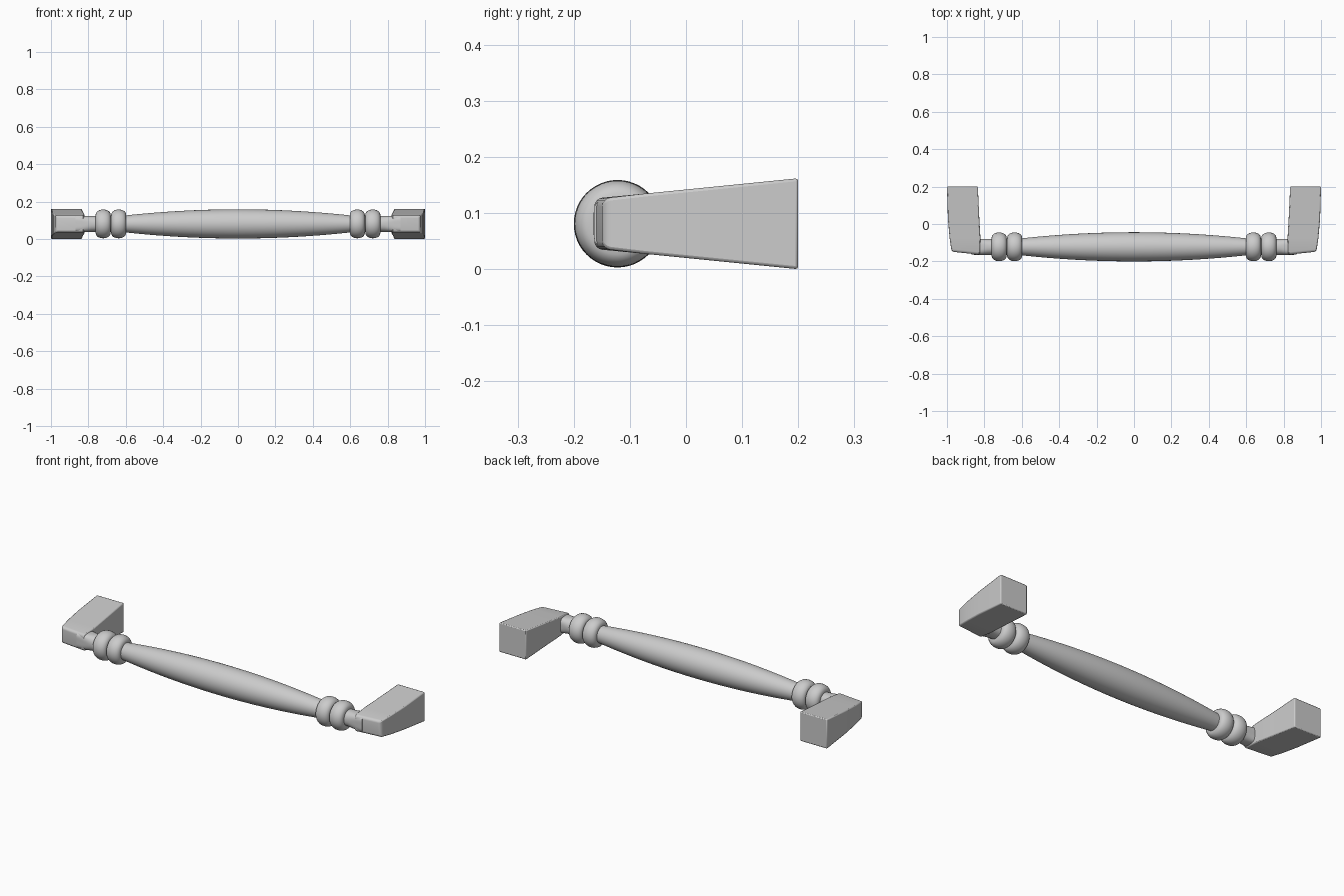
import bpy, bmesh, math

if "Cube" in bpy.data.objects:
    bpy.data.objects.remove(bpy.data.objects["Cube"])

CY, CZ = -0.122, 0.081   # axis of the grip


def finish(name, bm, angle=35, mirror=False):
    bmesh.ops.recalc_face_normals(bm, faces=bm.faces)
    me = bpy.data.meshes.new(name)
    bm.to_mesh(me)
    bm.free()
    ob = bpy.data.objects.new(name, me)
    bpy.context.collection.objects.link(ob)
    if mirror:
        ob.modifiers.new("Mirror", 'MIRROR')
    bpy.ops.object.select_all(action='DESELECT')
    ob.select_set(True)
    bpy.context.view_layer.objects.active = ob
    bpy.ops.object.shade_smooth_by_angle(angle=math.radians(angle))
    return ob


def loft_x(bm, stations, seg=48):
    """Rings along x: (x, radius, squareness), 2 = round, higher = squarer."""
    rings = []
    for x, r, n in stations:
        ring = []
        for i in range(seg):
            a = 2 * math.pi * i / seg
            c, s = math.cos(a), math.sin(a)
            k = r / (abs(c) ** n + abs(s) ** n) ** (1 / n)
            ring.append(bm.verts.new((x, CY + k * c, CZ + k * s)))
        rings.append(ring)
    for a, b in zip(rings, rings[1:]):
        for i in range(seg):
            j = (i + 1) % seg
            bm.faces.new((a[i], a[j], b[j], b[i]))
    bm.faces.new(rings[0])
    bm.faces.new(rings[-1])


# Swelling turned grip
bm = bmesh.new()
grip = []
for i in range(33):
    x = -0.63 + 1.26 * i / 32
    grip.append((x, 0.042 + 0.036 * (1 - (x / 0.63) ** 2), 2))
loft_x(bm, grip)
finish("grip", bm)

# Pairs of rounded beads
bm = bmesh.new()
beads = []
for cx in (0.638, 0.721):
    for i in range(13):
        t = math.pi * i / 12
        bulge = max(0.0, math.sin(t)) ** 0.8
        beads.append((cx - 0.0405 * math.cos(t), 0.044 + 0.033 * bulge, 2))
loft_x(bm, beads)
finish("collar_beads", bm, 60, mirror=True)

# Necks that turn from round to square
bm = bmesh.new()
loft_x(bm, [(0.75, 0.043, 2), (0.785, 0.043, 2.3), (0.81, 0.043, 3),
            (0.835, 0.043, 4), (0.87, 0.042, 6)])
finish("neck", bm, 40, mirror=True)

# Flared mounting legs: (y, inner x, outer x, half height)
bm = bmesh.new()
sections = [(0.2, 0.835, 1.0, 0.081), (0.03, 0.827, 0.995, 0.064),
            (-0.075, 0.821, 0.986, 0.0535), (-0.158, 0.825, 0.975, 0.045)]
rings = []
for y, xi, xo, h in sections:
    # the front end leans back towards its outer corner
    yo = y + 0.01 if y < -0.1 else y
    yi = y - 0.006 if y < -0.1 else y
    rings.append([bm.verts.new(p) for p in ((xi, yi, CZ - h), (xo, yo, CZ - h),
                                            (xo, yo, CZ + h), (xi, yi, CZ + h))])
for a, b in zip(rings, rings[1:]):
    for i in range(4):
        j = (i + 1) % 4
        bm.faces.new((a[i], a[j], b[j], b[i]))
bm.faces.new(rings[0])
front = bm.faces.new(rings[-1])
bmesh.ops.recalc_face_normals(bm, faces=bm.faces)
front_edges = [e for e in front.edges if sum(v.co.x for v in e.verts) / 2 > 0.85]
bmesh.ops.bevel(bm, geom=front_edges, offset=0.014, segments=4,
                profile=0.5, affect='EDGES')
leg = finish("mounting_leg", bm, 35, mirror=True)
bevel = leg.modifiers.new("Soft edges", 'BEVEL')
bevel.width = 0.005
bevel.segments = 2
bevel.limit_method = 'ANGLE'
bevel.angle_limit = math.radians(40)
